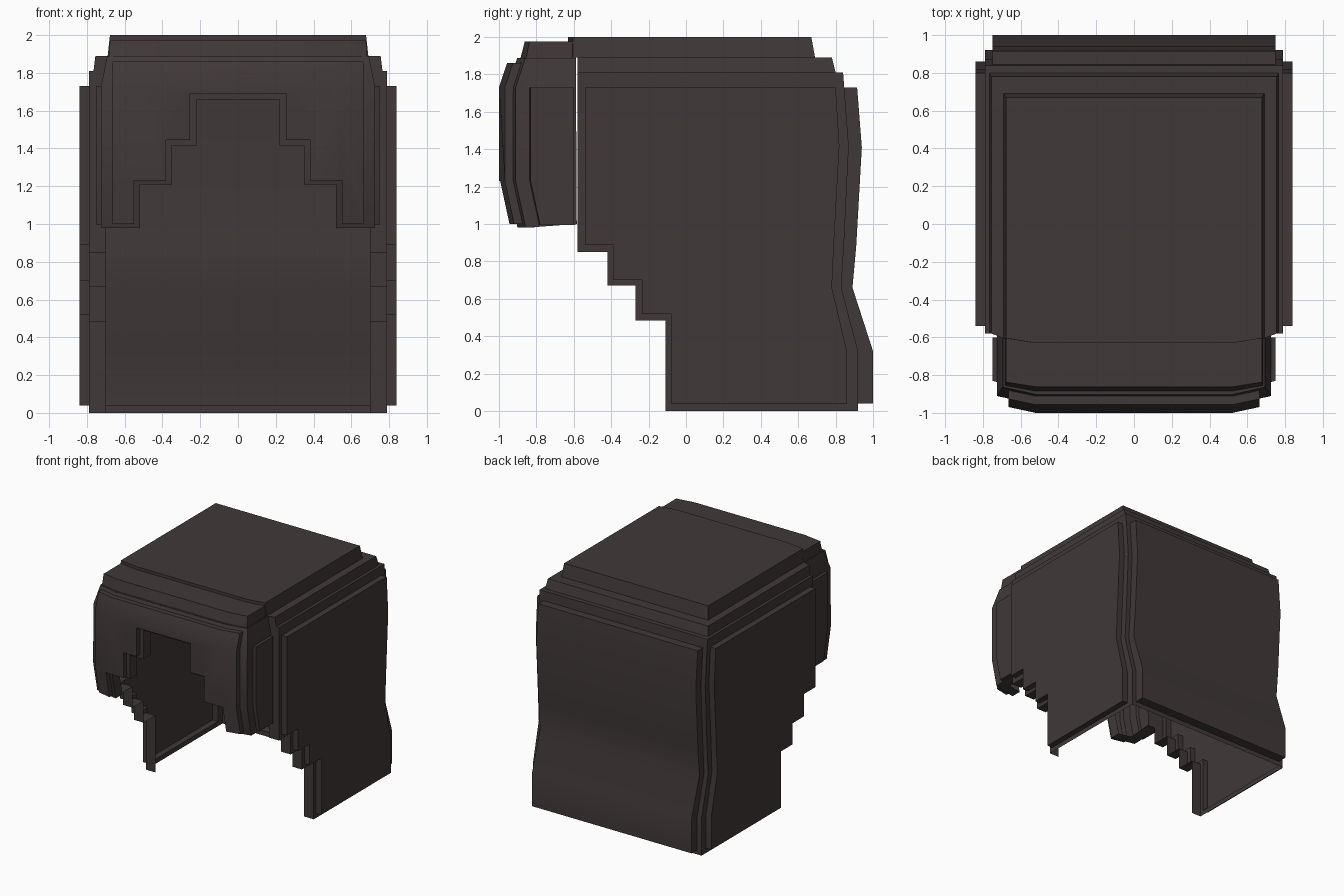
import bpy, bmesh
from mathutils import Vector

if "Cube" in bpy.data.objects:
    bpy.data.objects.remove(bpy.data.objects["Cube"])

mat = bpy.data.materials.new("dark_brown")
mat.diffuse_color = (0.052, 0.040, 0.041, 1)
mat.use_nodes = True
mat.node_tree.nodes["Principled BSDF"].inputs["Base Color"].default_value = mat.diffuse_color


def shell(name, loops, fold=None, edges=(), pair_cap=False, cuts=(), bend=None, mirror=False):
    """Open sheet: bridge matching loops, cap the last, fold chosen rim edges inward."""
    for s in ((1, -1) if mirror else (1,)):
        bm = bmesh.new()
        rows = [[bm.verts.new((x * s, y, z)) for x, y, z in lp] for lp in loops]
        n = len(rows[0])
        for a, b in zip(rows, rows[1:]):
            for i in range(n):
                j = (i + 1) % n
                bm.faces.new((a[i], a[j], b[j], b[i]))
        top = rows[-1]
        if pair_cap:
            for i in range(n // 2 - 1):
                bm.faces.new((top[i], top[i + 1], top[n - 2 - i], top[n - 1 - i]))
        else:
            bm.faces.new(top)
        if fold:
            d = Vector((fold[0] * s, fold[1], fold[2]))
            inner = {}
            for i in edges:
                for k in (i, (i + 1) % n):
                    if k not in inner:
                        inner[k] = bm.verts.new(rows[0][k].co + d)
                j = (i + 1) % n
                bm.faces.new((rows[0][i], rows[0][j], inner[j], inner[i]))
        for ax, val in cuts:
            nrm = Vector((ax == 'x', ax == 'y', ax == 'z'))
            bmesh.ops.bisect_plane(bm, geom=bm.verts[:] + bm.edges[:] + bm.faces[:],
                                   plane_co=nrm * val, plane_no=nrm)
        if bend:
            for v in bm.verts:
                v.co = bend(v.co.copy())
        bmesh.ops.recalc_face_normals(bm, faces=bm.faces[:])
        # make the sheet face outward from the middle of the head
        mid = Vector((0, 0, 1))
        if sum(f.normal.dot(f.calc_center_median() - mid) * f.calc_area() for f in bm.faces) < 0:
            bmesh.ops.reverse_faces(bm, faces=bm.faces[:])
        label = name + (("_right" if s > 0 else "_left") if mirror else "")
        me = bpy.data.meshes.new(label)
        bm.to_mesh(me)
        bm.free()
        ob = bpy.data.objects.new(label, me)
        bpy.context.collection.objects.link(ob)
        me.materials.append(mat)
        bpy.ops.object.select_all(action='DESELECT')
        bpy.context.view_layer.objects.active = ob
        ob.select_set(True)
        bpy.ops.object.shade_smooth_by_angle(angle=0.5)


def yz(pts, x):
    return [(x, y, z) for y, z in pts]


def xz(pts, y):
    return [(x, y, z) for x, z in pts]


def xy(pts, z):
    return [(x, y, z) for x, y in pts]


def rect(a0, b0, a1, b1):
    return [(a0, b0), (a1, b0), (a1, b1), (a0, b1)]


# Side walls: stepped front edge folded inward, wavy back edge, raised panel
core_back = [(0.92, 0), (0.92, 0.32), (0.83, 0.66), (0.845, 0.9), (0.87, 1.42), (0.84, 1.81)]
side_rim = [(-0.58, 1.81), (-0.58, 0.85), (-0.42, 0.85), (-0.42, 0.67), (-0.27, 0.67),
            (-0.27, 0.485), (-0.11, 0.485), (-0.11, 0)] + core_back
panel_back = [(0.86, 0.04), (0.86, 0.32), (0.78, 0.66), (0.79, 0.88), (0.82, 1.42), (0.80, 1.73)]
side_panel = [(-0.54, 1.73), (-0.54, 0.89), (-0.39, 0.89), (-0.39, 0.70), (-0.235, 0.70),
              (-0.235, 0.52), (-0.08, 0.52), (-0.08, 0.04)] + panel_back
shell("side", [yz(side_rim, 0.79), yz(side_panel, 0.79), yz(side_panel, 0.84)],
      fold=(-0.09, 0, 0), edges=range(7), mirror=True)


# Back: wavy wall with raised panel
def wave(x, pts):
    return yz(pts, -x) + yz(pts[::-1], x)


back_base = [(0.92, 0.04), (0.92, 0.32), (0.83, 0.66), (0.845, 0.9), (0.87, 1.42), (0.845, 1.73)]
back_panel = [(1.0, 0.04), (1.0, 0.32), (0.89, 0.66), (0.91, 0.88), (0.94, 1.41), (0.915, 1.73)]
shell("back", [wave(0.79, core_back), wave(0.75, back_base), wave(0.75, back_panel)], pair_cap=True)


# Crown: stacked slabs
def slab(x, y, front, z, chamfer=0.0):
    return xy([(-x, y), (-x, front + chamfer), (-0.52, front), (0.52, front),
               (x, front + chamfer), (x, y)], z)


shell("crown", [slab(0.79, 0.84, -0.58, 1.81), slab(0.765, 0.80, -0.58, 1.81),
                slab(0.755, 0.78, -0.58, 1.89), slab(0.69, 0.69, -0.63, 1.89, 0.025),
                slab(0.678, 0.67, -0.63, 2.0, 0.025)])


# Fringe curvature: rounds back at the top, bottom and outer sides
def fringe_bend(c):
    k = 0.05 * max(0, 1.23 - c.z) / 0.23 + 0.04 * max(0, c.z - 1.73) / 0.12
    k += 0.03 * max(0, abs(c.x) - 0.52) / 0.14
    if c.y < -0.7:
        c.y += k
    c.x *= 1 - 0.045 * max(0, c.z - 1.73) / 0.16 * (abs(c.x) > 0.67)
    return c


def arch(w, z0, z1, steps):
    half = [(w, z1), (w, z0)] + steps
    return half + [(-x, z) for x, z in half[::-1]]


bends = [('z', 1.231), ('z', 1.731), ('x', 0.521), ('x', -0.521)]
rim = arch(0.725, 0.98, 1.887, [(0.52, 0.98), (0.52, 1.21), (0.35, 1.21), (0.35, 1.415),
                                (0.22, 1.415), (0.22, 1.66)])
panel = arch(0.665, 1.0, 1.86, [(0.55, 1.0), (0.55, 1.23), (0.38, 1.23), (0.38, 1.445),
                                (0.255, 1.445), (0.255, 1.69)])
shell("fringe", [xz(rim, -0.955), xz(panel, -0.955), xz(panel, -1.0)],
      fold=(0, 0.09, 0), edges=range(1, 14), cuts=bends, bend=fringe_bend)

# Fringe sides with raised panels, bottom and back edges folded inward
side_edge = [(-0.955, 0.98), (-0.584, 1.0), (-0.589, 1.887), (-0.955, 1.887)]
raised = rect(-0.88, 0.995, -0.60, 1.73)
shell("fringe_side", [yz(side_edge, 0.725), yz(raised, 0.725), yz(raised, 0.75)],
      fold=(-0.09, 0, 0), edges=(0, 1), cuts=bends[:2], bend=fringe_bend, mirror=True)

# Fringe top slab
shell("fringe_top", [slab(0.692, -0.589, -0.902, 1.887, 0.037), slab(0.682, -0.589, -0.885, 1.887, 0.03),
                     slab(0.678, -0.60, -0.862, 1.975, 0.025)])
